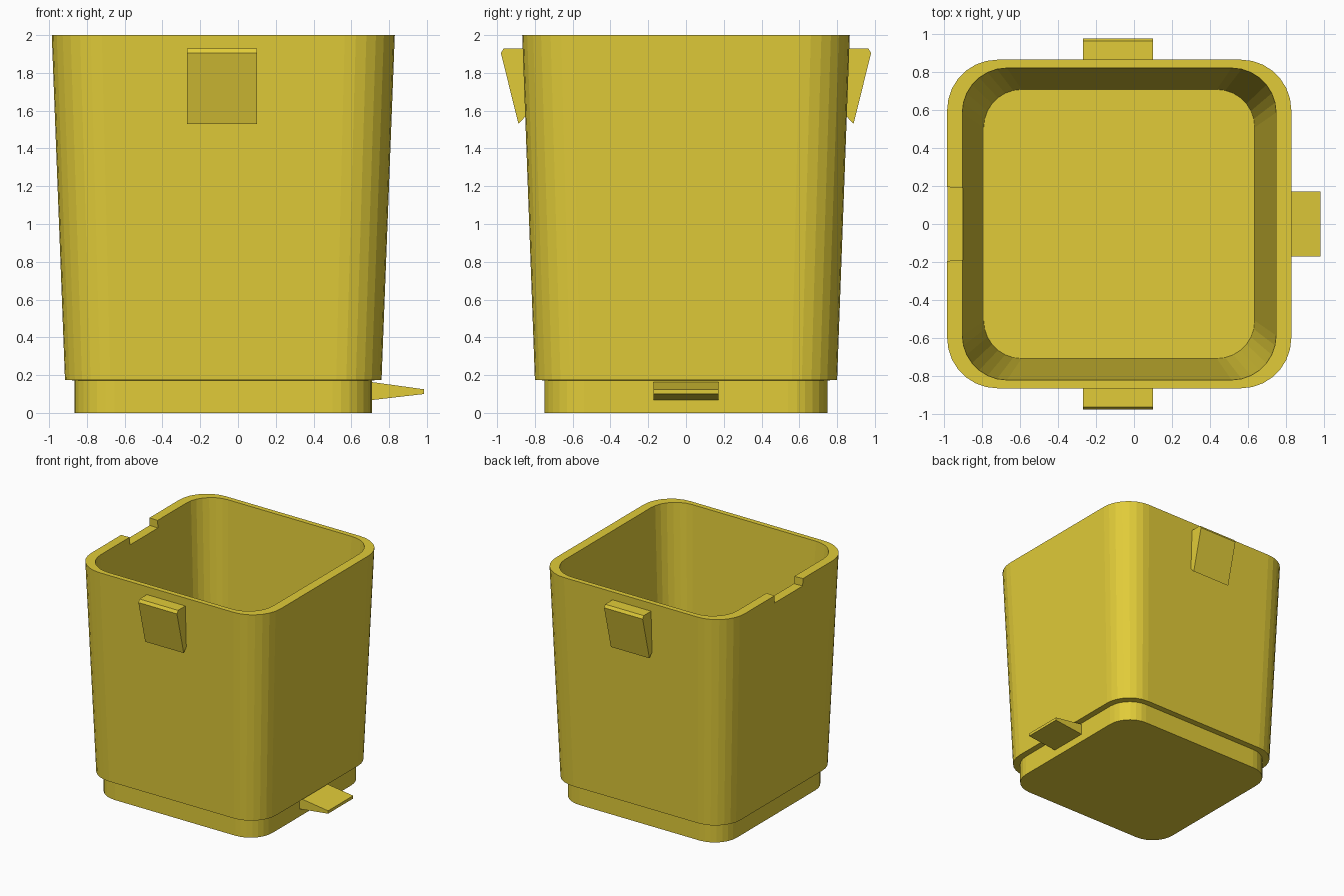
import bpy, bmesh, math

if "Cube" in bpy.data.objects:
    bpy.data.objects.remove(bpy.data.objects["Cube"])

CX = -0.078      # bin axis; the pedal offsets it from the origin
SEG = 7          # facets per rounded corner

yellow = bpy.data.materials.new("yellow_plastic")
yellow.diffuse_color = (0.75, 0.6, 0.04, 1)
yellow.use_nodes = True
yellow.node_tree.nodes["Principled BSDF"].inputs["Base Color"].default_value = yellow.diffuse_color


def finish(name, bm):
    bmesh.ops.recalc_face_normals(bm, faces=bm.faces)
    me = bpy.data.meshes.new(name)
    bm.to_mesh(me)
    bm.free()
    me.materials.append(yellow)
    ob = bpy.data.objects.new(name, me)
    bpy.context.collection.objects.link(ob)
    return ob


def rounded_ring(bm, hx, hy, r, z):
    pts = []
    for k, (sx, sy) in enumerate([(1, 1), (-1, 1), (-1, -1), (1, -1)]):
        for i in range(SEG + 1):
            a = math.pi / 2 * (k + i / SEG)
            pts.append(bm.verts.new((CX + sx * (hx - r) + r * math.cos(a),
                                     sy * (hy - r) + r * math.sin(a), z)))
    return pts


def loft(name, sections):
    bm = bmesh.new()
    rings = [rounded_ring(bm, *s) for s in sections]
    for a, b in zip(rings, rings[1:]):
        for i in range(len(a)):
            j = (i + 1) % len(a)
            bm.faces.new((a[i], a[j], b[j], b[i]))
    bm.faces.new(rings[0])
    bm.faces.new(rings[-1])
    return finish(name, bm)


def prism(name, start, end):
    """Solid between two matching 3D outlines."""
    bm = bmesh.new()
    a = [bm.verts.new(p) for p in start]
    b = [bm.verts.new(p) for p in end]
    bm.faces.new(a)
    bm.faces.new(b)
    for i in range(len(a)):
        j = (i + 1) % len(a)
        bm.faces.new((a[i], a[j], b[j], b[i]))
    return finish(name, bm)


# Bin: stepped base, tapered outer wall, rim, inner wall and floor
body = loft("bin_body", [
    (0.787, 0.75, 0.21, 0.0),
    (0.787, 0.75, 0.21, 0.172),
    (0.838, 0.80, 0.24, 0.175),
    (0.908, 0.867, 0.265, 2.0),
    (0.828, 0.823, 0.235, 2.0),
    (0.715, 0.71, 0.2, 0.06),
])

# Notch through the left rim
notch_outline = [(-0.2, 1.935), (0.2, 1.935), (0.2, 2.1), (-0.2, 2.1)]
cutter = prism("notch_cutter",
               [(-1.1, y, z) for y, z in notch_outline],
               [(-0.8, y * 0.93, z) for y, z in notch_outline])
cutter.hide_render = True
mod = body.modifiers.new("rim_notch", 'BOOLEAN')
mod.operation = 'DIFFERENCE'
mod.solver = 'EXACT'
mod.object = cutter
bpy.context.view_layer.objects.active = body
bpy.ops.object.modifier_apply(modifier=mod.name)
bpy.data.objects.remove(cutter)

# Wedge-shaped handle hooks, front and back
hook = [(0.845, 1.93), (0.965, 1.93), (0.98, 1.905), (0.887, 1.53), (0.845, 1.575)]
for name, s in (("front_hook", -1), ("back_hook", 1)):
    prism(name, [(-0.27, s * y, z) for y, z in hook],
          [(0.10, s * y, z) for y, z in hook])

# Tapered foot pedal on the right of the base
pedal = [(0.69, 0.165), (0.71, 0.163), (0.985, 0.125), (0.985, 0.10),
         (0.71, 0.068), (0.69, 0.065)]
prism("foot_pedal", [(x, -0.172, z) for x, z in pedal],
      [(x, 0.172, z) for x, z in pedal])
